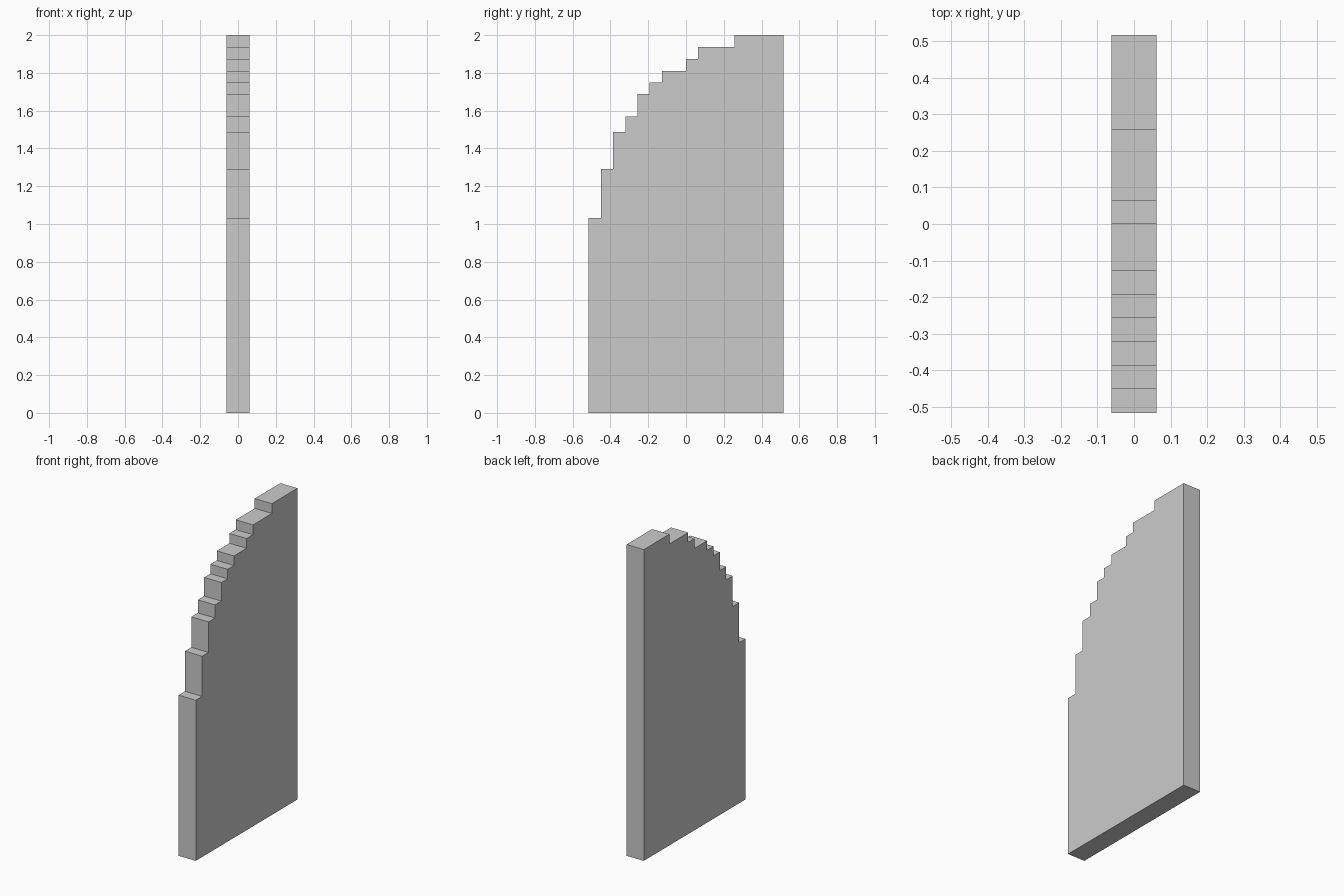
import bpy, bmesh

if "Cube" in bpy.data.objects:
    bpy.data.objects.remove(bpy.data.objects["Cube"])

HALF_THICK = 0.061
BACK = 0.516
# Each step: (front edge y, top z)
STEPS = [(-0.516, 1.032), (-0.451, 1.29), (-0.387, 1.486), (-0.321, 1.57),
         (-0.256, 1.689), (-0.193, 1.75), (-0.128, 1.811), (0.0, 1.874),
         (0.0645, 1.937), (0.257, 2.0)]

# Stepped side profile
profile = [(-BACK, 0.0)]
for i, (y, z) in enumerate(STEPS):
    y_next = STEPS[i + 1][0] if i + 1 < len(STEPS) else BACK
    profile += [(y, z), (y_next, z)]
profile.append((BACK, 0.0))

# Extrude the profile into a slab
bm = bmesh.new()
face = bm.faces.new([bm.verts.new((-HALF_THICK, y, z)) for y, z in profile])
ext = bmesh.ops.extrude_face_region(bm, geom=[face], use_keep_orig=True)
verts = [g for g in ext["geom"] if isinstance(g, bmesh.types.BMVert)]
bmesh.ops.translate(bm, verts=verts, vec=(2 * HALF_THICK, 0, 0))
bmesh.ops.recalc_face_normals(bm, faces=bm.faces)

mesh = bpy.data.meshes.new("stepped_panel")
bm.to_mesh(mesh)
bm.free()
panel = bpy.data.objects.new("stepped_panel", mesh)
bpy.context.collection.objects.link(panel)
